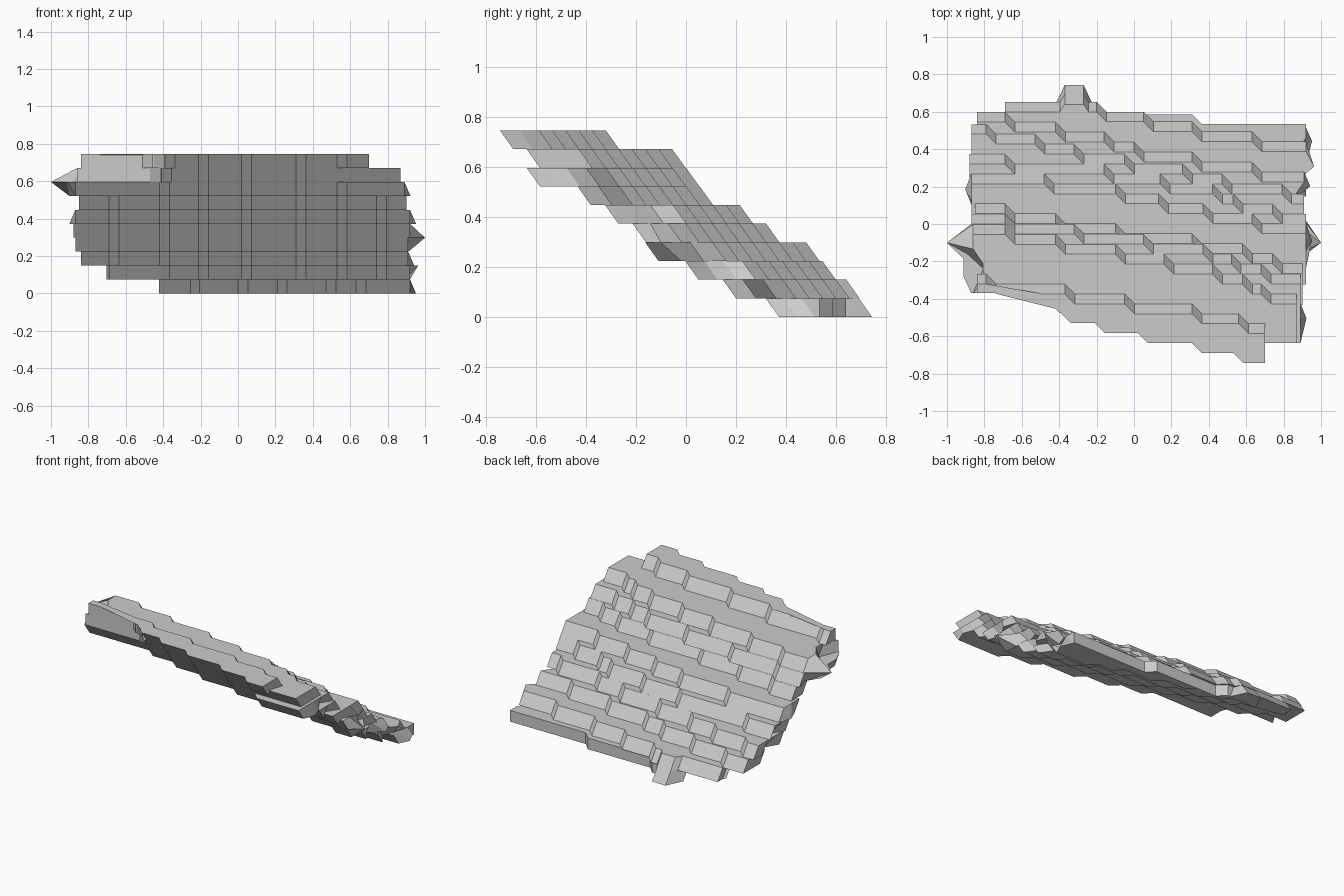
import bpy, bmesh, random

cube = bpy.data.objects.get("Cube")
if cube:
    bpy.data.objects.remove(cube, do_unlink=True)

random.seed(4)
D = 0.0533          # plan step
H = 0.0745          # layer height

stone = bpy.data.materials.new("grey stone")
stone.use_nodes = True
stone.diffuse_color = (0.6, 0.6, 0.6, 1)
bsdf = next(n for n in stone.node_tree.nodes if n.type == "BSDF_PRINCIPLED")
bsdf.inputs["Base Color"].default_value = (0.6, 0.6, 0.6, 1)
bsdf.inputs["Roughness"].default_value = 0.9


def stepped(y, steps, left, right):
    """Edge running left to right that drops one diagonal step at each x."""
    pts = [(left, y)]
    for x in steps:
        if left < x < right - D:
            pts.append((x, y))
            pts.append((x + D, y - D))
        y -= D
    return pts + [(right, y)]


def side(x, y0, y1, out, top_tip=None, low_tip=None):
    """Jagged side edge between two corners; returns matching top and bottom points."""
    count = max(1, round(abs(y1 - y0) / (1.6 * D)))
    top, bottom = [], []
    for i in range(1, count):
        y = y0 + (y1 - y0) * i / count
        top.append((x + out * random.choice((-1, 0, 0, 0.8)) * D, y))
        bottom.append((x + out * random.choice((-1, -0.5, 0, 0.6)) * D, y + D))
    for pts, tip in ((top, top_tip), (bottom, low_tip)):
        if tip and pts:
            nearest = min(range(len(pts)), key=lambda j: abs(pts[j][1] - tip[1]))
            pts[nearest] = tip
    return top, bottom


def moved(pts, dy):
    return [(x, y + dy) for x, y in pts]


def prism(name, top, bottom, z):
    """Slab between an upper outline and a matching lower outline."""
    bm = bmesh.new()
    up = [bm.verts.new((x, y, z + H)) for x, y in top]
    low = [bm.verts.new((x, y, z)) for x, y in bottom]
    bm.faces.new(up)
    bm.faces.new(low[::-1])
    n = len(up)
    for i in range(n):
        j = (i + 1) % n
        bm.faces.new((up[j], up[i], low[i], low[j]))
    bmesh.ops.recalc_face_normals(bm, faces=bm.faces)
    mesh = bpy.data.meshes.new(name)
    bm.to_mesh(mesh)
    bm.free()
    mesh.materials.append(stone)
    bpy.context.collection.objects.link(bpy.data.objects.new(name, mesh))


FRONT = (-0.21, 0.02, 0.31, 0.53)
LONG = (-0.69, -0.42) + FRONT + (0.74,)
# left x, right x, back y, back steps, front y, front steps
LAYERS = [
    (-0.38, 0.92, 0.64, (-0.2, 0.31), 0.585, (-0.26, 0.0, 0.21, 0.47, 0.63)),
    (-0.69, 0.92, 0.6, (-0.2, 0.05, 0.31, 0.63), 0.52, LONG),
    (-0.84, 0.91, 0.545, (-0.69, -0.42, -0.16, 0.0, 0.31, 0.63), 0.37, LONG),
    (-0.87, 0.91, 0.48, (-0.79, -0.53, -0.32, -0.05, 0.26, 0.47, 0.79), 0.21, LONG),
    (-0.88, 0.92, 0.32, (-0.69, -0.16, 0.14, 0.42, 0.53, 0.74), 0.16, LONG),
    (-0.87, 0.92, 0.215, (-0.48, -0.1, 0.13, 0.37, 0.63), 0.05, LONG),
    (-0.85, 0.90, 0.055, (-0.69, -0.42, -0.1, 0.31, 0.58, 0.74), -0.06, LONG),
    (-0.87, 0.89, 0.0, (-0.69, -0.32, 0.05, 0.37, 0.52, 0.68), -0.37, (-0.42,) + FRONT),
    (-0.86, 0.87, -0.055, (-0.69, -0.42, -0.1, 0.16, 0.42, 0.58, 0.68), -0.37,
     (-0.47, -0.41) + FRONT[:3]),
    (-0.84, 0.70, -0.32, (-0.79, -0.37, -0.05, 0.31, 0.56), -0.37,
     (-0.51, -0.45, -0.39) + FRONT),
]
# Pointed corners shared by the top of one layer and the bottom of the next
LEFT_TIPS = {7: (-1.0, -0.1)}
RIGHT_TIPS = {3: (1.0, -0.1)}

# Stacked rock layers, each stepping down towards the back
for k, (left, right, yb, bsteps, yf, fsteps) in enumerate(LAYERS):
    back = stepped(yb, bsteps, left, right)
    front = stepped(yf, fsteps, left, right)[::-1]
    rt, rb = side(right, back[-1][1], front[0][1], 1, RIGHT_TIPS.get(k), RIGHT_TIPS.get(k - 1))
    lt, lb = side(left, front[-1][1], back[0][1], -1, LEFT_TIPS.get(k), LEFT_TIPS.get(k - 1))
    low_back = moved(back, D if k else 0)
    # the two highest layers are cut upright at the front left
    low_front = [(x, y if k > 7 and x < -0.42 else y + D) for x, y in front]
    prism(f"rock_layer_{k + 1}", back + rt + front + lt, low_back + rb + low_front + lb, k * H)


def tab(name, k, x0, x1, y0, y1):
    """Small broken block protruding from a layer."""
    out = [(x0, y1), (x1, y1), (x1 + D, y0), (x0 - D, y0)]
    prism(name, out, moved(out, D), k * H)


# Broken blocks along the rim
tab("back_tab_lower", 0, -0.37, -0.27, 0.58, 0.69)
tab("back_tab_upper", 1, -0.37, -0.27, 0.56, 0.64)
tab("back_left_tab", 1, -0.65, -0.59, 0.53, 0.595)
